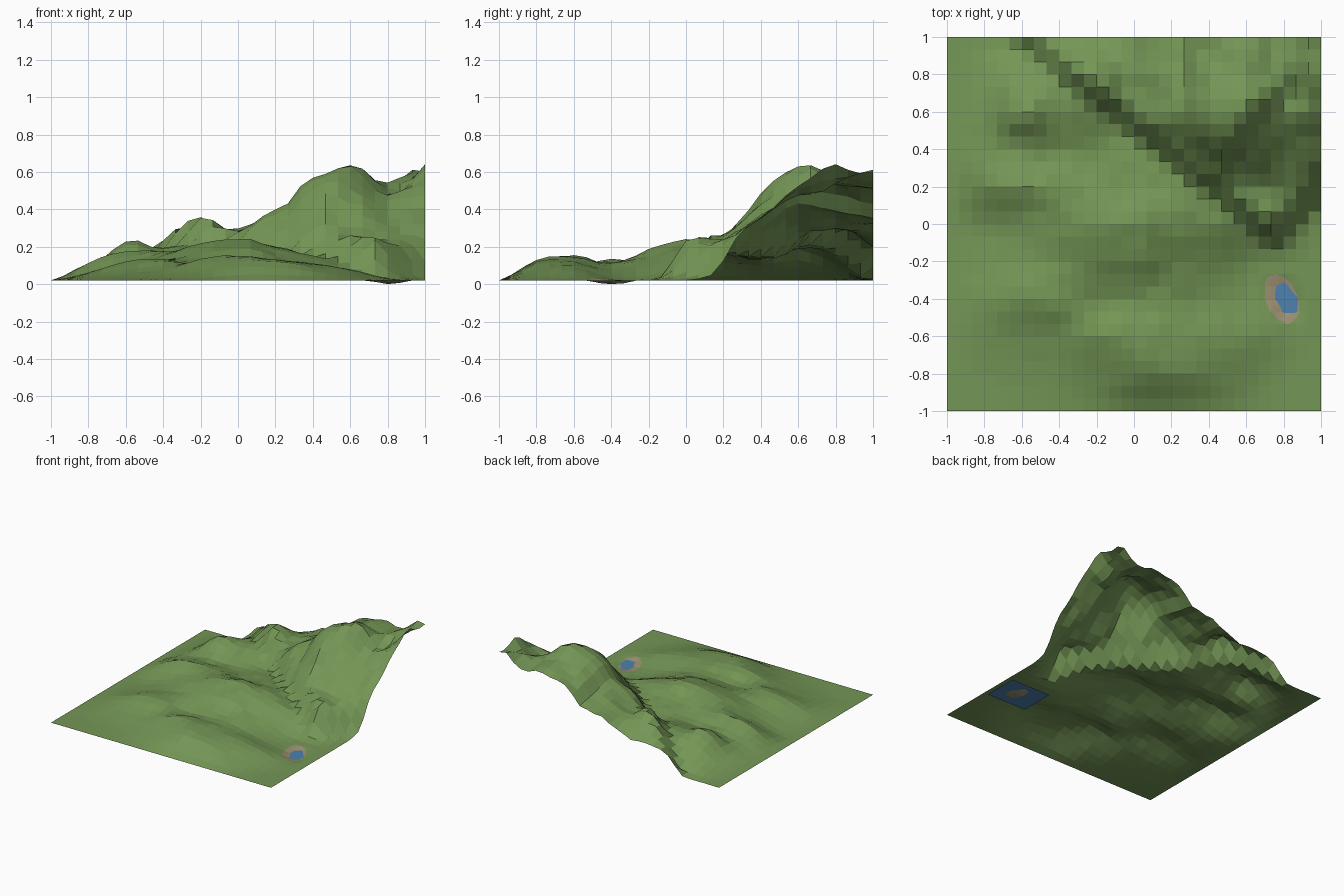
import bpy, bmesh, math
from mathutils import noise, Vector

if "Cube" in bpy.data.objects:
    bpy.data.objects.remove(bpy.data.objects["Cube"])


def material(name, rgb):
    m = bpy.data.materials.new(name)
    m.diffuse_color = (*rgb, 1)
    m.use_nodes = True
    m.node_tree.nodes["Principled BSDF"].inputs["Base Color"].default_value = m.diffuse_color
    return m


grass = material("grass green", (0.175, 0.305, 0.092))
sand = material("sand", (0.34, 0.285, 0.17))
blue = material("water blue", (0.075, 0.22, 0.42))

# Control heights in hundredths, 0.2 apart: back row (y = 1) first, x from -1 to 1
CONTROL = [
    [2, 2, 9, 20, 21, 28, 34, 48, 54, 51, 60],
    [2, 5, 13, 19, 35, 29, 37, 52, 58, 53, 64],
    [2, 8, 22, 20, 19, 28, 40, 57, 63, 48, 52],
    [2, 9, 13, 13, 14, 15, 26, 43, 43, 36, 36],
    [2, 11, 17, 17, 17, 17, 17, 20, 26, 24, 13],
    [2, 4, 10, 16, 22, 24, 20, 15, 12, 16, 2],
    [2, 4, 9, 13, 16, 18, 15, 9, 3, 2, 2],
    [2, 6, 12, 13, 10, 11, 11, 7, 3, 2, 2],
    [2, 4, 6, 8, 13, 15, 13, 11, 8, 3, 2],
    [2, 2, 3, 4, 7, 12, 12, 9, 5, 2, 2],
    [2] * 11,
]
GROUND = 0.02


def step(s):
    """Smooth rise from 0 to 1 across a cliff edge."""
    t = max(0, min(1, (s + 0.06) / 0.14))
    return t * t * (3 - 2 * t)


def cliffs(x, y):
    """Two wedge-shaped terraces of the mountain, one on the other."""
    left = 0.62 * (x - 0.75) + 0.785 * (y + 0.08)
    right = -0.746 * (x - 0.75) + 0.666 * (y + 0.08)
    upper_right = -0.768 * (x - 0.65) + 0.64 * (y - 0.54)
    lower_terrace = 0.17 * step(min(left, right))
    upper_terrace = 0.13 * step(min(left - 0.13, upper_right, x - 0.3))
    return lower_terrace + upper_terrace


def spline(values, t):
    """Smooth curve through evenly spaced values."""
    n = len(values) - 1
    i = min(int(t), n - 1)
    f = t - i
    a, b, c, d = (values[max(0, min(n, i + k))] for k in (-1, 0, 1, 2))
    return b + 0.5 * f * (c - a + f * (2*a - 5*b + 4*c - d + f * (3*(b - c) + d - a)))


# Rolling part of the heights, without the cliffs
BASE = [[h / 100 - cliffs(i / 5 - 1, 1 - j / 5) for i, h in enumerate(row)]
        for j, row in enumerate(CONTROL)]


def lake_distance(x, y, cx=0.79):
    """1 on the sandy shore, 0 in the lake middle."""
    dy = y + 0.4
    return math.hypot((x - cx + 0.25 * dy) / 0.088, dy / 0.13)


def height(x, y):
    u, v = (x + 1) * 5, (1 - y) * 5
    z = spline([spline(row, u) for row in BASE], v) + cliffs(x, y)
    z += noise.noise(Vector((x * 8, y * 8, 3))) * min(0.025, 0.12 * max(0, z - GROUND))
    z = max(z, GROUND)
    d = lake_distance(x, y, 0.81) / 1.1
    return GROUND * d * d if d < 1 else z


# Hilly ground: an open faceted sheet
bm = bmesh.new()
bmesh.ops.create_grid(bm, x_segments=30, y_segments=30, size=1)
for v in bm.verts:
    v.co.z = height(v.co.x, v.co.y)

# Finer faces around the lake so that the shore has a round outline
near = [f for f in bm.faces if lake_distance(*f.calc_center_median().xy) < 1.6]
edges = list({e for f in near for e in f.edges})
bmesh.ops.subdivide_edges(bm, edges=edges, cuts=7, use_grid_fill=True)
for f in bm.faces:
    c = f.calc_center_median()
    f.material_index = 1 if lake_distance(c.x, c.y) < 1 else 0
    f.smooth = False

mesh = bpy.data.meshes.new("hilly_ground")
bm.to_mesh(mesh)
bm.free()
mesh.materials.append(grass)
mesh.materials.append(sand)
bpy.context.collection.objects.link(bpy.data.objects.new("hilly_ground", mesh))

# Water sheet, hidden under the ground except in the hollow
bpy.ops.mesh.primitive_plane_add(size=1, location=(0.795, -0.405, 0.009))
water = bpy.context.object
water.name = "lake_water"
water.scale = (0.36, 0.29, 1)
water.data.materials.append(blue)
